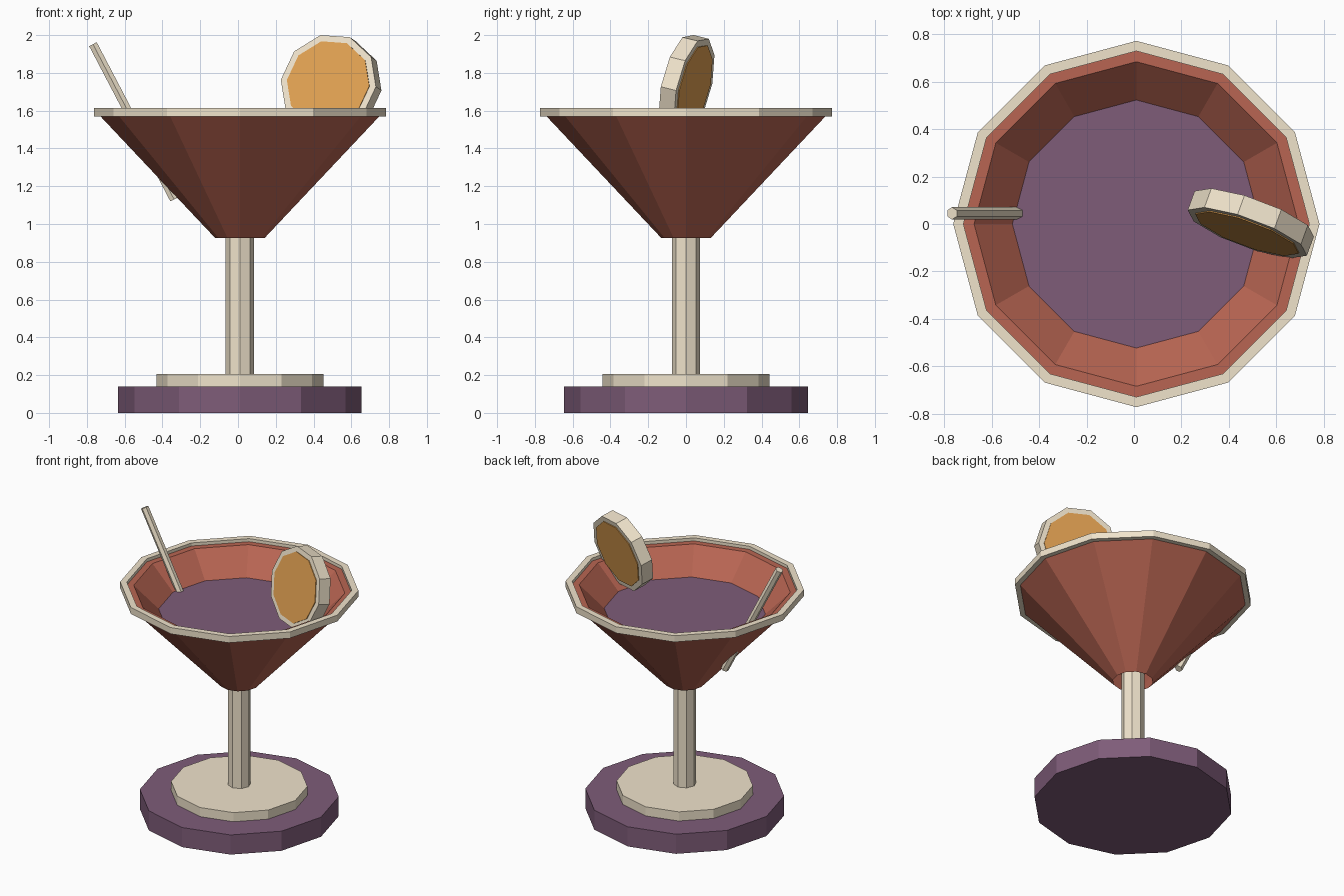
import bpy, bmesh, math
from mathutils import Vector, Matrix

if "Cube" in bpy.data.objects:
    bpy.data.objects.remove(bpy.data.objects["Cube"])

CX = 0.01  # axis of the glass


def material(name, rgb):
    m = bpy.data.materials.new(name)
    m.diffuse_color = (*rgb, 1)
    m.use_nodes = True
    m.node_tree.nodes["Principled BSDF"].inputs["Base Color"].default_value = m.diffuse_color
    return m


CREAM = material("cream", (0.87, 0.77, 0.60))
RED = material("red_glass", (0.48, 0.13, 0.085))
PURPLE = material("purple", (0.21, 0.107, 0.19))
ORANGE = material("orange", (0.75, 0.355, 0.084))


def finish(name, bm, mat, matrix=Matrix()):
    bmesh.ops.transform(bm, matrix=matrix, verts=bm.verts)
    me = bpy.data.meshes.new(name)
    bm.to_mesh(me)
    bm.free()
    me.materials.append(mat)
    ob = bpy.data.objects.new(name, me)
    bpy.context.collection.objects.link(ob)
    return ob


def lathe(name, profile, mat, sides=12, closed=False, caps=False,
          matrix=Matrix.Translation((CX, 0, 0))):
    """Turn (radius, z) points round the z axis with flat sides."""
    bm = bmesh.new()
    rings = []
    for r, z in profile:
        rings.append([bm.verts.new((r * math.cos(math.tau * i / sides),
                                    r * math.sin(math.tau * i / sides), z))
                      for i in range(sides)])
    pairs = list(zip(rings, rings[1:]))
    if closed:
        pairs.append((rings[-1], rings[0]))
    for a, b in pairs:
        for i in range(sides):
            j = (i + 1) % sides
            bm.faces.new((a[i], a[j], b[j], b[i]))
    if caps:
        bm.faces.new(rings[0][::-1])
        bm.faces.new(rings[-1])
    return finish(name, bm, mat, matrix)


def disc(name, r, z0, z1, mat, sides=12, **kw):
    return lathe(name, [(r, z0), (r, z1)], mat, sides, caps=True, **kw)


# Foot and stem
disc("base", 0.645, 0, 0.14, PURPLE)
disc("foot_plate", 0.442, 0.135, 0.205, CREAM)
disc("stem", 0.075, 0.20, 1.0, CREAM, sides=8)

# Thick-walled bowl, open underneath around the stem
lathe("bowl", [(0.13, 0.925), (0.76, 1.593), (0.685, 1.593), (0.12, 1.03)], RED)
lathe("rim", [(0.773, 1.57), (0.773, 1.615), (0.73, 1.615), (0.73, 1.57)],
      CREAM, closed=True)
disc("drink", 0.525, 1.42, 1.432, PURPLE)

# Citrus slice: yawed, leaning back and slightly rolled
slice_pose = (Matrix.Translation((0.493, 0.003, 1.735))
              @ Matrix.Rotation(math.radians(-20), 4, 'Z')
              @ Matrix.Rotation(math.radians(90 - 13), 4, 'X')
              @ Matrix.Rotation(math.radians(-4), 4, 'Z'))
disc("slice_peel", 0.27, -0.044, 0.044, CREAM, sides=10, matrix=slice_pose)
disc("slice_flesh", 0.234, -0.049, 0.049, ORANGE, sides=10, matrix=slice_pose)

# Straw leaning through the bowl wall
low, high = Vector((-0.338, 0.045, 1.13)), Vector((-0.768, 0.045, 1.952))
axis = high - low
side = Vector((0, 1, 0))
n = axis.normalized()
frame = Matrix((side, n.cross(side), n)).transposed().to_4x4()
disc("straw", 0.026, 0, axis.length, CREAM, sides=6,
     matrix=Matrix.Translation(low) @ frame)
